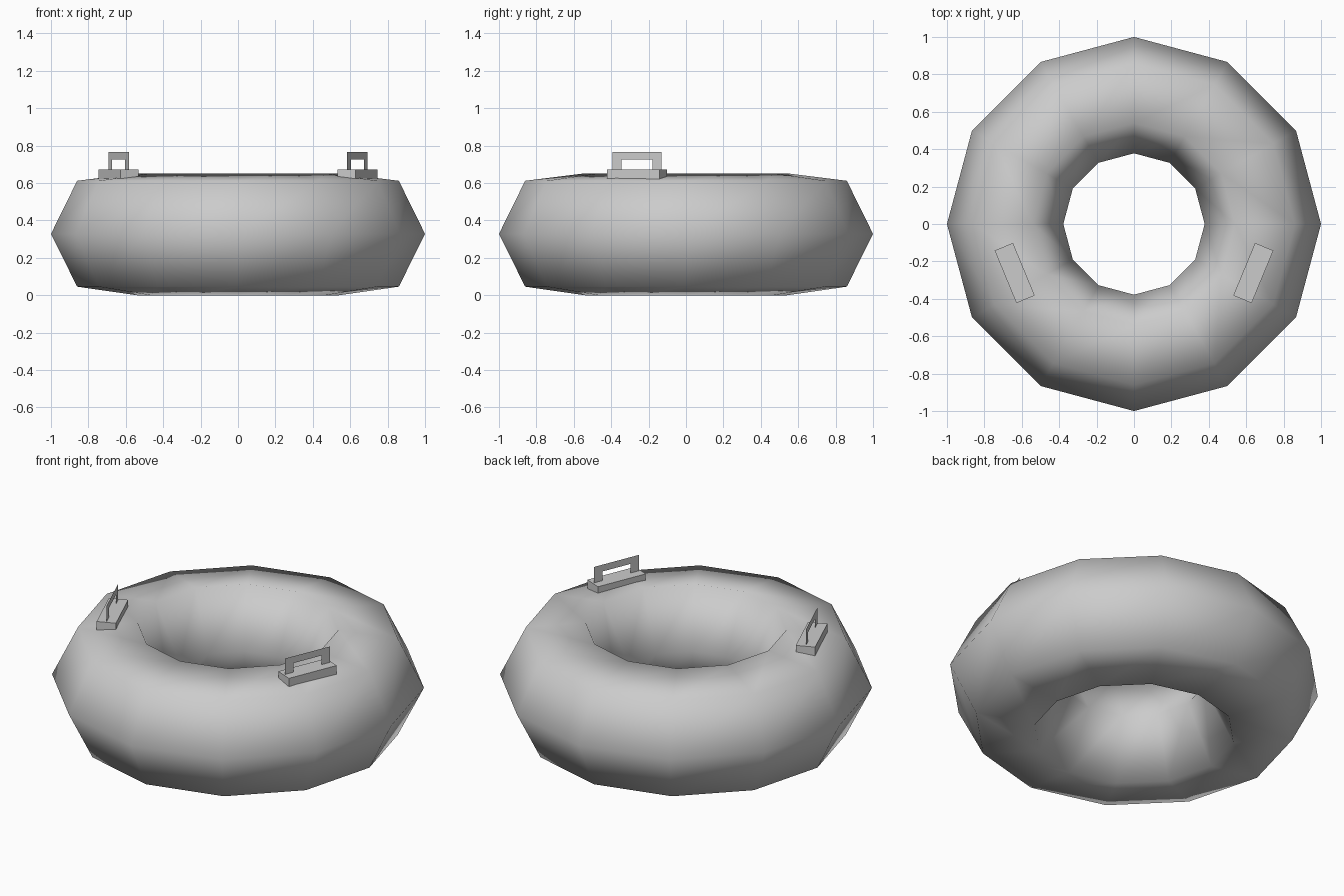
import bpy, bmesh, math
from mathutils import Matrix, Vector

cube = bpy.data.objects.get("Cube")
if cube:
    bpy.data.objects.remove(cube, do_unlink=True)


def make_material(name, color):
    mat = bpy.data.materials.new(name)
    mat.use_nodes = True
    mat.diffuse_color = color
    mat.node_tree.nodes["Principled BSDF"].inputs["Base Color"].default_value = color
    return mat


def make_object(name, bm, mat, smooth=False):
    mesh = bpy.data.meshes.new(name)
    bm.to_mesh(mesh)
    bm.free()
    mesh.materials.append(mat)
    for poly in mesh.polygons:
        poly.use_smooth = smooth
    obj = bpy.data.objects.new(name, mesh)
    bpy.context.collection.objects.link(obj)
    return obj


grey = make_material("plain grey", (0.6, 0.6, 0.6, 1))

# Inflated ring: a six-sided section swept around twelve segments
SEGMENTS = 12
section = [(1, 0.328), (0.86, 0.612), (0.54, 0.652),
           (0.378, 0.328), (0.54, 0), (0.86, 0.046)]
bm = bmesh.new()
rings = []
for i in range(SEGMENTS):
    a = math.tau * i / SEGMENTS
    rings.append([bm.verts.new((r * math.cos(a), r * math.sin(a), z))
                  for r, z in section])
for i in range(SEGMENTS):
    here, after = rings[i], rings[(i + 1) % SEGMENTS]
    for j in range(len(section)):
        k = (j + 1) % len(section)
        bm.faces.new((here[j], after[j], after[k], here[k]))
bmesh.ops.recalc_face_normals(bm, faces=bm.faces)
make_object("inflated_ring", bm, grey, smooth=True)

# Handles: a block with an upright flat grip, one on each side
half, leg = 0.142, 0.052
grip_outline = [(-half, 0.67), (-half, 0.767), (half, 0.767), (half, 0.67),
                (half - leg, 0.67), (half - leg, 0.727),
                (leg - half, 0.727), (leg - half, 0.67)]
for side, label in ((1, "left"), (-1, "right")):
    place = (Matrix.Translation((side * 0.638, -0.262, 0))
             @ Matrix.Rotation(-side * math.radians(22.5), 4, "Z"))

    bm = bmesh.new()
    bmesh.ops.create_cube(bm, size=1, matrix=place
                          @ Matrix.Translation((0, 0, 0.647))
                          @ Matrix.Diagonal((0.106, 0.304, 0.052, 1)))
    make_object(label + "_handle_base", bm, grey)

    bm = bmesh.new()
    bm.faces.new([bm.verts.new(place @ Vector((0, y, z))) for y, z in grip_outline])
    make_object(label + "_handle_grip", bm, grey)
